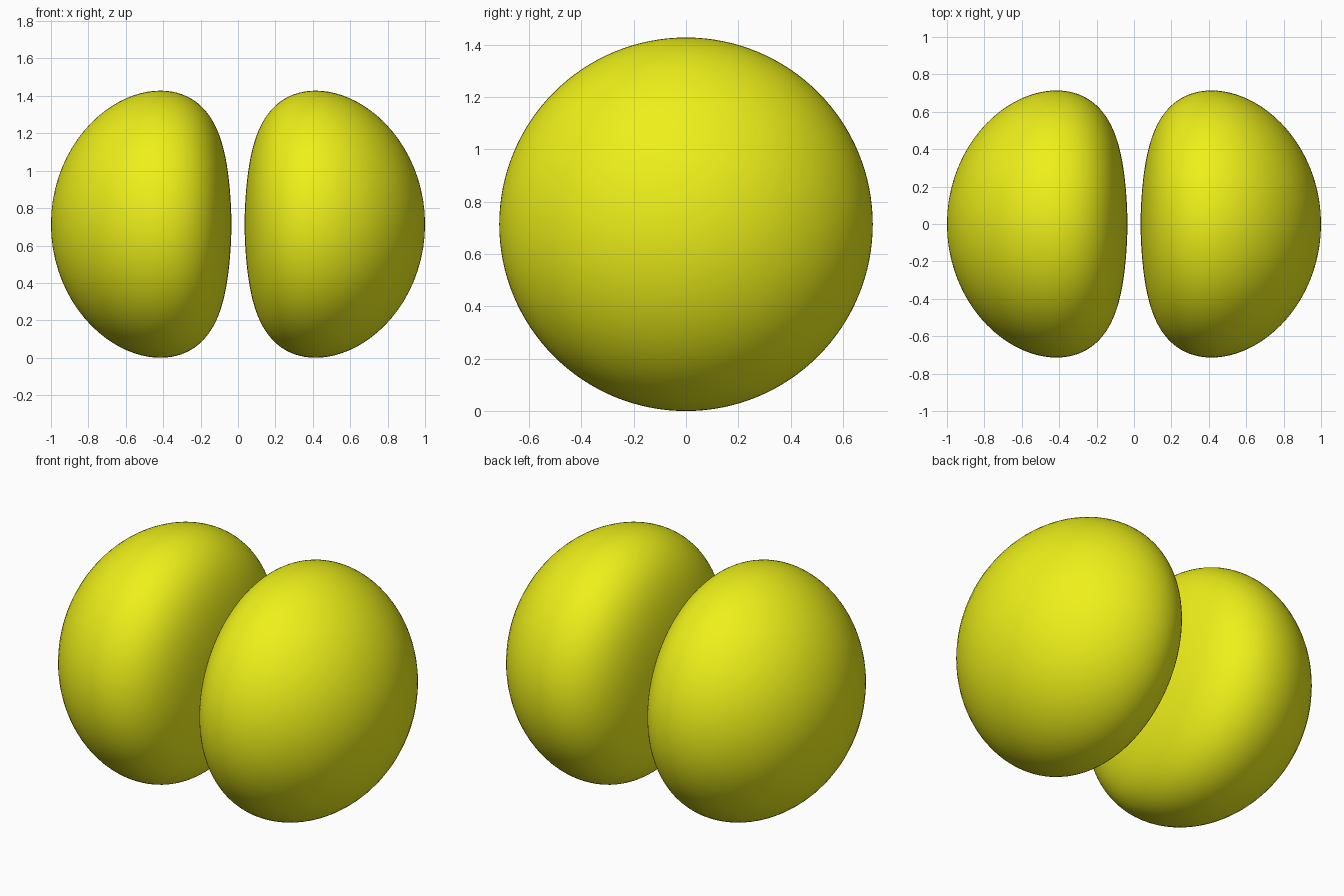
import bpy, bmesh, math

if "Cube" in bpy.data.objects:
    bpy.data.objects.remove(bpy.data.objects["Cube"])

INNER, POWER = 0.035, 1.6          # gap to the middle plane, fall-off of the lobe
RADIUS, RINGS, SIDES = 0.714, 72, 128
K = math.log(INNER) / (INNER ** POWER - 1)

mat = bpy.data.materials.new("yellow")
mat.diffuse_color = (0.85, 0.87, 0.01, 1)
mat.use_nodes = True
mat.node_tree.nodes["Principled BSDF"].inputs["Base Color"].default_value = mat.diffuse_color


def profile():
    # Lobe outline: distance r from the centre gives x, then the ring radius
    pts = []
    for i in range(RINGS + 1):
        r = INNER + (1 - INNER) * (1 - math.cos(math.pi * i / RINGS)) / 2
        x = math.exp(K * (r ** POWER - 1))
        pts.append((x, math.sqrt(max(r * r - x * x, 0))))
    pts[0], pts[-1] = (INNER, 0), (1, 0)
    peak = max(p[1] for p in pts)
    return [(x, h * RADIUS / peak) for x, h in pts]


def lobe(name, side):
    # Spin the outline around the x axis
    bm = bmesh.new()
    verts = [bm.verts.new((side * x, 0, h)) for x, h in profile()]
    edges = [bm.edges.new(pair) for pair in zip(verts, verts[1:])]
    bmesh.ops.spin(bm, geom=verts + edges, cent=(0, 0, 0), axis=(1, 0, 0),
                   angle=math.tau, steps=SIDES, use_duplicate=False)
    bmesh.ops.remove_doubles(bm, verts=bm.verts, dist=1e-5)
    bmesh.ops.recalc_face_normals(bm, faces=bm.faces)
    for f in bm.faces:
        f.smooth = True
    mesh = bpy.data.meshes.new(name)
    bm.to_mesh(mesh)
    bm.free()
    mesh.materials.append(mat)
    ob = bpy.data.objects.new(name, mesh)
    ob.location.z = RADIUS
    bpy.context.collection.objects.link(ob)


lobe("right_lobe", 1)
lobe("left_lobe", -1)
